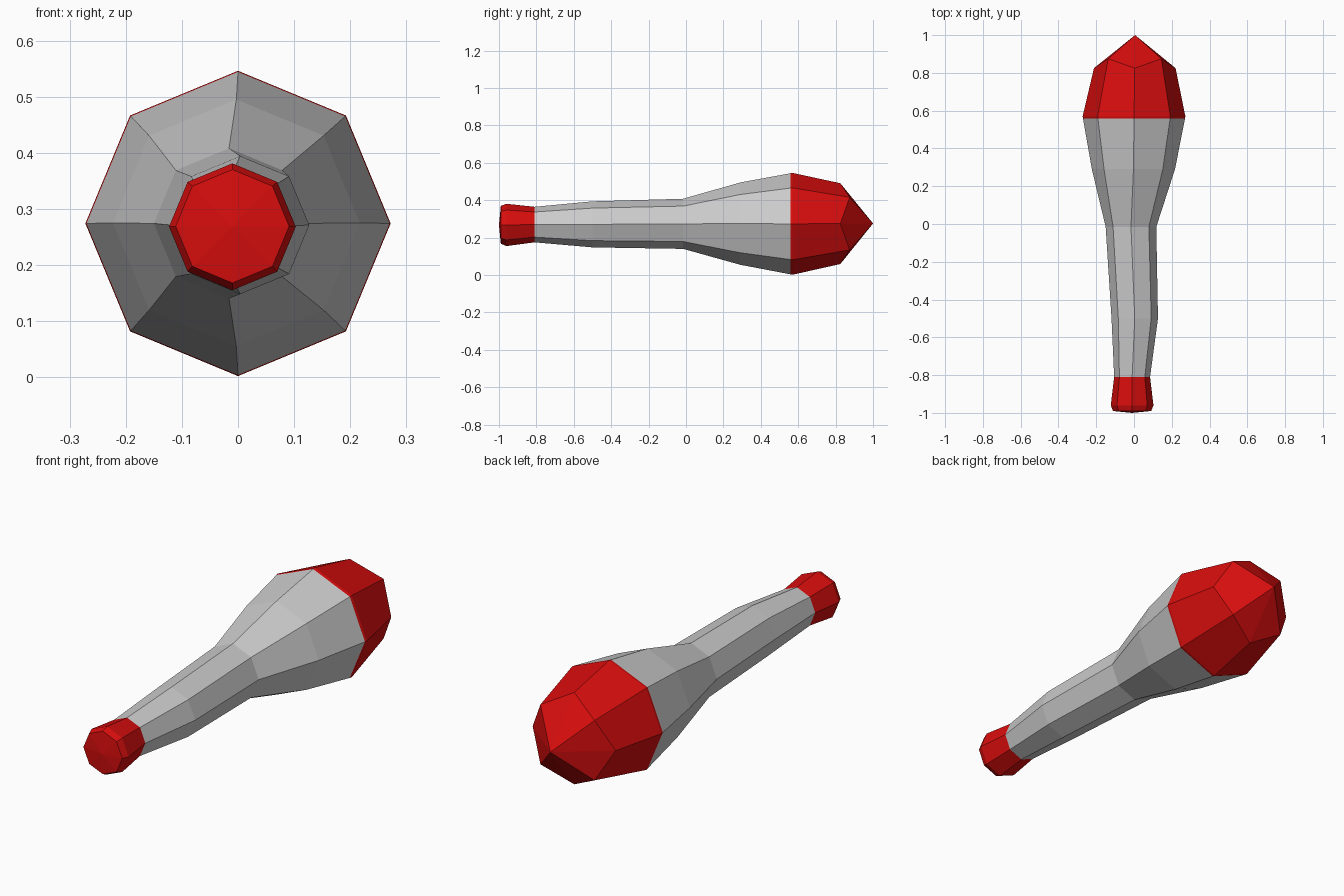
import bpy, bmesh, math

if "Cube" in bpy.data.objects:
    bpy.data.objects.remove(bpy.data.objects["Cube"])


def material(name, rgb):
    m = bpy.data.materials.new(name)
    m.diffuse_color = (*rgb, 1)
    m.use_nodes = True
    m.node_tree.nodes["Principled BSDF"].inputs["Base Color"].default_value = m.diffuse_color
    return m


grey = material("light_grey", (0.6, 0.6, 0.6))
red = material("bright_red", (0.68, 0.004, 0.004))

SIDES = 8
# cross-sections along the club: y, centre x, centre z, radius
rings = [
    (-0.990, -0.010, 0.269, 0.101),
    (-0.960, -0.010, 0.268, 0.113),
    (-0.810, -0.010, 0.270, 0.095),
    (-0.500, 0.004, 0.271, 0.123),
    (-0.015, -0.016, 0.274, 0.134),
    (0.290, -0.003, 0.275, 0.220),
    (0.558, 0.000, 0.274, 0.270),
    (0.570, 0.000, 0.274, 0.272),
    (0.825, 0.004, 0.275, 0.216),
]

bm = bmesh.new()
loops = []
for i, (y, cx, cz, r) in enumerate(rings):
    loop = []
    for k in range(SIDES):
        a = math.tau * k / SIDES
        rr, yy = r, y
        if i == len(rings) - 1 and k % 2:  # nose ring zigzags on the diagonals
            rr, yy = 0.199, 0.875
        loop.append(bm.verts.new((cx + rr * math.sin(a), yy, cz + rr * math.cos(a))))
    loops.append(loop)

# side walls, red on the grip end and on the head
for i, (a, b) in enumerate(zip(loops, loops[1:])):
    for k in range(SIDES):
        n = (k + 1) % SIDES
        f = bm.faces.new((a[k], a[n], b[n], b[k]))
        f.material_index = 1 if i < 2 or i >= 6 else 0

# shallow butt cap and pointed nose
for loop, tip in ((loops[0], (-0.010, -1.0, 0.268)), (loops[-1], (0.006, 1.0, 0.276))):
    apex = bm.verts.new(tip)
    for k in range(SIDES):
        f = bm.faces.new((loop[k], loop[(k + 1) % SIDES], apex))
        f.material_index = 1

bmesh.ops.recalc_face_normals(bm, faces=bm.faces[:])
mesh = bpy.data.meshes.new("juggling_club")
bm.to_mesh(mesh)
bm.free()
mesh.materials.append(grey)
mesh.materials.append(red)
club = bpy.data.objects.new("juggling_club", mesh)
bpy.context.collection.objects.link(club)
